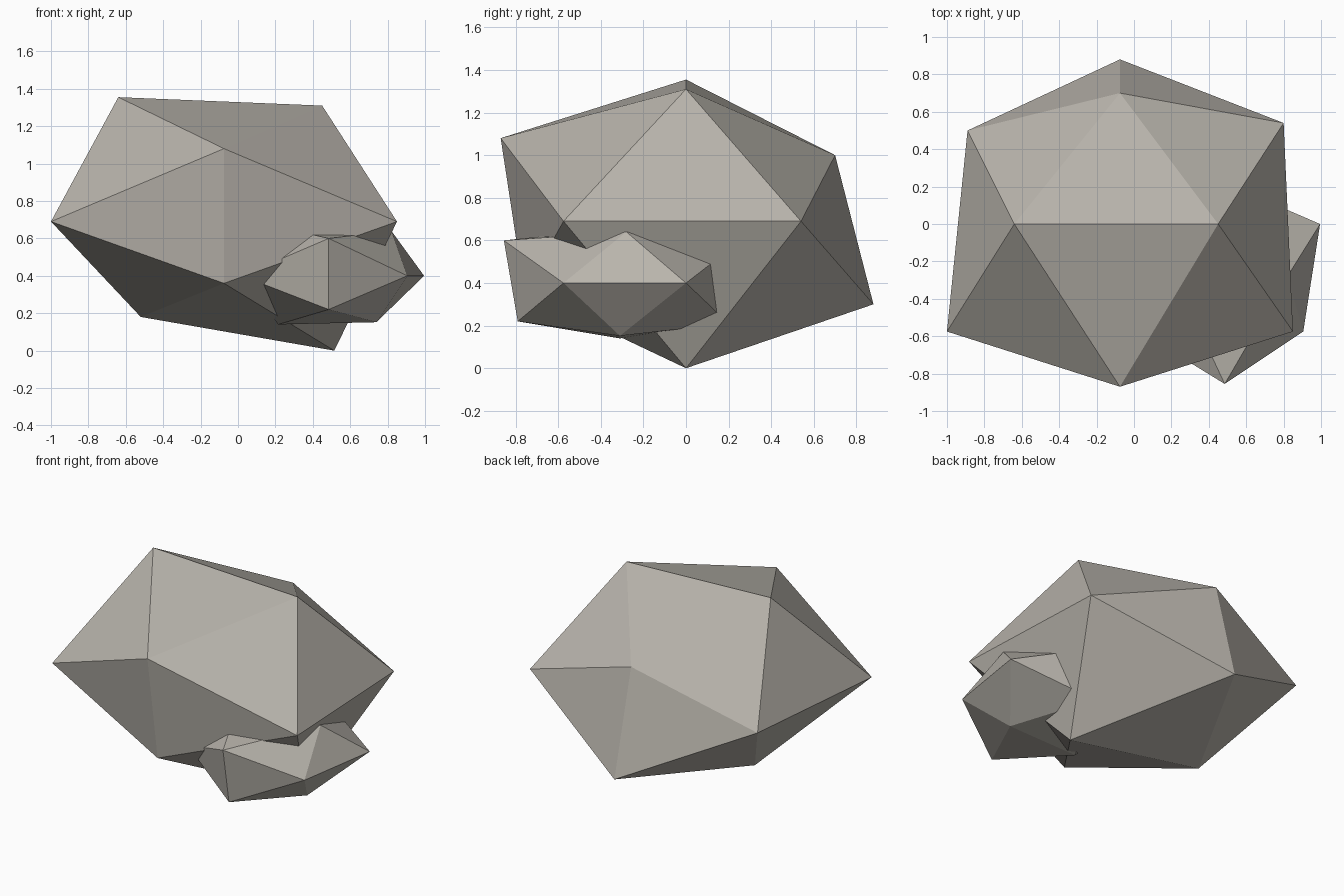
import bpy
import bmesh

cube = bpy.data.objects.get("Cube")
if cube:
    bpy.data.objects.remove(cube, do_unlink=True)

# Warm grey stone
stone = bpy.data.materials.new("warm grey stone")
stone.use_nodes = True
colour = (0.48, 0.455, 0.41, 1)
stone.diffuse_color = colour
stone.node_tree.nodes["Principled BSDF"].inputs["Base Color"].default_value = colour


def make_rock(name, corners):
    """Faceted twenty-sided rock: the convex hull of twelve corners."""
    bm = bmesh.new()
    for corner in corners:
        bm.verts.new(corner)
    bmesh.ops.convex_hull(bm, input=bm.verts[:])
    bmesh.ops.recalc_face_normals(bm, faces=bm.faces[:])
    mesh = bpy.data.meshes.new(name)
    bm.to_mesh(mesh)
    bm.free()
    mesh.materials.append(stone)
    rock = bpy.data.objects.new(name, mesh)
    bpy.context.collection.objects.link(rock)
    return rock


# Main boulder: top ridge, upper front/back, waist, lower front/back, base
make_rock("large_boulder", [
    (-0.64, 0, 1.355), (0.45, 0, 1.31),
    (-0.075, -0.87, 1.08), (-0.075, 0.70, 1.0),
    (-1.0, -0.575, 0.69), (0.85, -0.575, 0.69),
    (-0.89, 0.50, 0.69), (0.80, 0.54, 0.69),
    (-0.075, -0.76, 0.36), (-0.075, 0.88, 0.30),
    (-0.52, 0, 0.18), (0.515, 0, 0),
])

# Small rock leaning into the front left of the boulder
make_rock("small_rock", [
    (0.22, -0.29, 0.66), (0.82, -0.28, 0.64),
    (0.485, -0.855, 0.60), (0.485, 0.22, 0.57),
    (0.02, -0.57, 0.40), (0.905, -0.575, 0.40),
    (0.03, -0.03, 0.40), (0.995, 0, 0.40),
    (0.485, -0.79, 0.22), (0.485, 0.20, 0.21),
    (0.215, -0.31, 0.14), (0.74, -0.31, 0.152),
])
